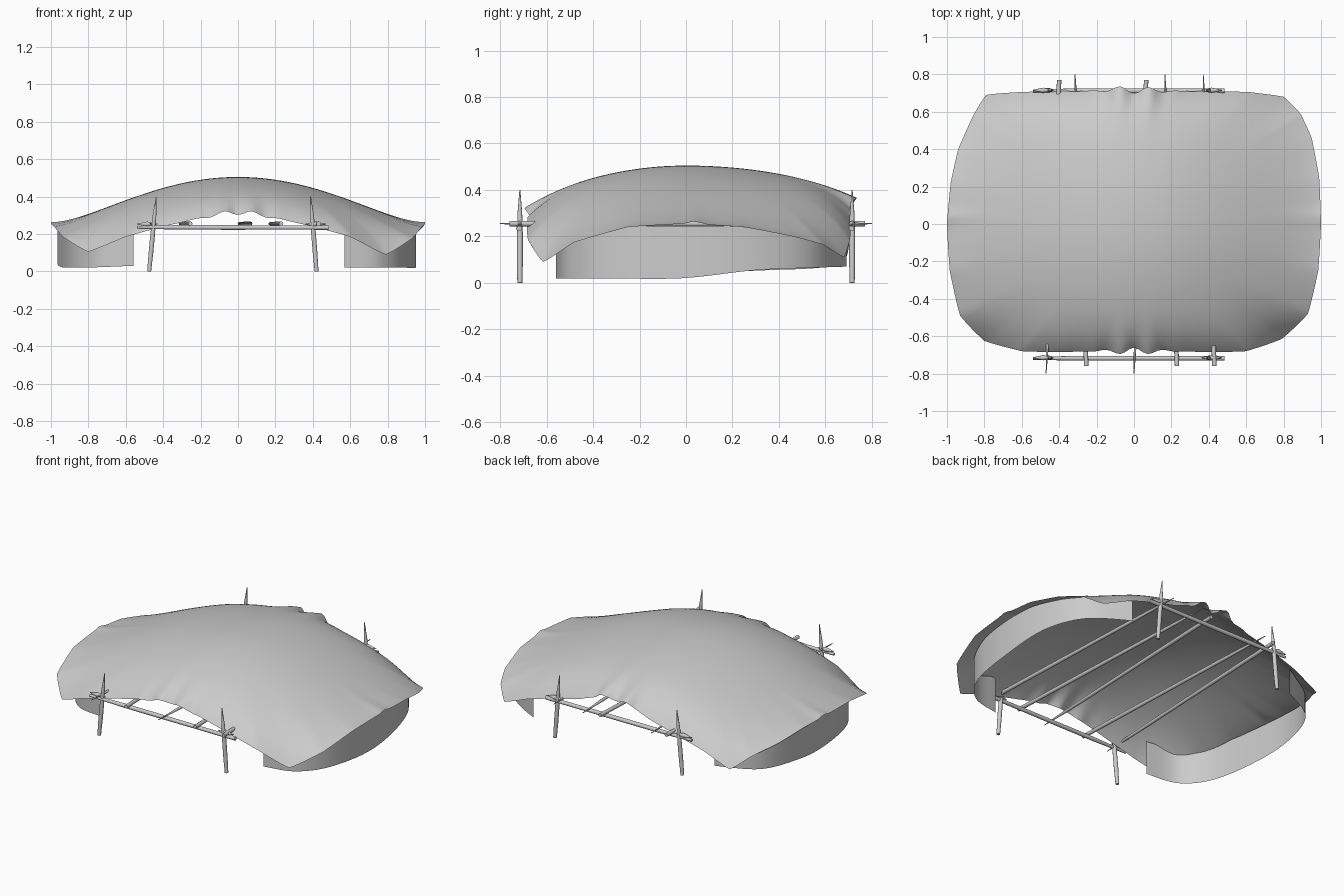
import bpy, bmesh, math
from mathutils import Vector
from mathutils.bvhtree import BVHTree

if "Cube" in bpy.data.objects:
    bpy.data.objects.remove(bpy.data.objects["Cube"])


def make_object(name, verts, faces):
    mesh = bpy.data.meshes.new(name)
    mesh.from_pydata(verts, [], faces)
    bm = bmesh.new()
    bm.from_mesh(mesh)
    bmesh.ops.recalc_face_normals(bm, faces=bm.faces)
    bm.to_mesh(mesh)
    bm.free()
    ob = bpy.data.objects.new(name, mesh)
    bpy.context.collection.objects.link(ob)
    for o in bpy.context.selected_objects:
        o.select_set(False)
    ob.select_set(True)
    bpy.context.view_layer.objects.active = ob
    bpy.ops.object.shade_smooth_by_angle(angle=math.radians(45))
    return ob


def spline(points, steps, closed=False, straight=0.0):
    """Catmull-Rom curve through the points, partly straightened."""
    P = [Vector(p) for p in points]
    n = len(P)
    get = (lambda i: P[i % n]) if closed else (lambda i: P[max(0, min(n - 1, i))])
    out = []
    for i in range(n if closed else n - 1):
        a, b, c, d = (get(i + k) for k in (-1, 0, 1, 2))
        for s in range(steps):
            t = s / steps
            p = 0.5 * (2 * b + (c - a) * t + (2 * a - 5 * b + 4 * c - d) * t * t
                       + (3 * b - a - 3 * c + d) * t ** 3)
            out.append(p.lerp(b.lerp(c, t), straight))
    if not closed:
        out.append(P[-1])
    return out


def stick(name, a, b, radii, sides=10):
    """Tapered pole from a to b with evenly spaced radii."""
    a, b = Vector(a), Vector(b)
    q = (b - a).to_track_quat('Z', 'Y')
    verts, faces = [], []
    for i, r in enumerate(radii):
        c = a.lerp(b, i / (len(radii) - 1))
        for k in range(sides):
            t = 2 * math.pi * k / sides
            verts.append(c + q @ Vector((r * math.cos(t), r * math.sin(t), 0)))
    for i in range(len(radii) - 1):
        for k in range(sides):
            j = (k + 1) % sides
            faces.append((i * sides + k, i * sides + j, (i + 1) * sides + j, (i + 1) * sides + k))
    faces.append(tuple(range(sides)))
    faces.append(tuple(range((len(radii) - 1) * sides, len(radii) * sides)))
    return make_object(name, verts, faces)


# Draped cover: rim curve with hanging corners, domed towards the middle
rim = spline([
    (1, 0, .255), (.99, .25, .24), (.95, .46, .20), (.89, .59, .165), (.8, .68, .11),
    (.62, .705, .185), (.45, .71, .235), (.25, .71, .285), (.1, .715, .35), (-.1, .72, .35),
    (-.25, .71, .285), (-.45, .71, .235), (-.62, .705, .185), (-.79, .69, .11),
    (-.86, .58, .165), (-.94, .40, .21), (-.98, .22, .245), (-1, 0, .255),
    (-.985, -.25, .24), (-.93, -.49, .18), (-.8, -.625, .105), (-.6, -.68, .185),
    (-.4, -.685, .24), (-.2, -.68, .285), (0, -.68, .32), (.2, -.68, .285),
    (.4, -.685, .24), (.6, -.68, .185), (.79, -.615, .09), (.93, -.48, .175), (.985, -.25, .24)],
    8, closed=True, straight=.75)


def dome(x, y):
    drop = .33 if y < 0 else .22
    return .25 + .255 * max(0, 1 - x * x) ** 1.5 - drop * y * y


rings, n = 32, len(rim)
verts, faces = [(0, 0, dome(0, 0))], []
for i in range(1, rings + 1):
    s = 1 - (1 - i / rings) ** 1.25
    for p in rim:
        x, y = p.x * s, p.y * s
        z = dome(x, y) + (p.z - dome(p.x, p.y)) * s ** 8
        # gathered pleats at the middle of front and back
        w = math.exp(-(x / .16) ** 2) * s ** 9 * abs(p.y) / .7
        ripple = math.cos(2 * math.pi * x / .16)
        z -= .018 * w * ripple
        y += math.copysign(.02, p.y) * w * -ripple
        # small tuck at the two sides
        z += .012 * math.exp(-((y - .04) / .03) ** 2) * s ** 8 * (abs(p.x) > .95)
        verts.append((x, y, z))
for k in range(n):
    faces.append((0, 1 + k, 1 + (k + 1) % n))
for i in range(rings - 1):
    for k in range(n):
        a, b = 1 + i * n + k, 1 + i * n + (k + 1) % n
        faces.append((a, a + n, b + n, b))
make_object("cover", verts, faces)
tree = BVHTree.FromPolygons([Vector(v) for v in verts], faces)

# Curved side walls, rising to just under the cover
walls = {
    "right_wall": [(.57, -.56, .02), (.76, -.51, .02), (.89, -.34, .02), (.95, -.02, .02),
                   (.93, .3, .055), (.82, .54, .065), (.59, .69, .07)],
    "left_wall": [(-.56, -.555, .03), (-.76, -.51, .022), (-.89, -.34, .02), (-.95, -.02, .025),
                  (-.96, .25, .05), (-.87, .5, .06), (-.64, .63, .07)]}
for name, pts in walls.items():
    path = spline(pts, 8)
    verts, faces = [], []
    for p in path:
        hit = tree.ray_cast(Vector((p.x, p.y, -1)), Vector((0, 0, 1)))[0]
        top = min(.245, hit.z - .008) if hit else .2
        for f in (0, .5, 1):
            verts.append((p.x, p.y, p.z + f * (top - p.z)))
    for i in range(len(path) - 1):
        for f in (0, 1):
            a = i * 3 + f
            faces.append((a, a + 3, a + 4, a + 1))
    make_object(name, verts, faces)

# Frame: pointed posts, end rails and lashings
for side, y in (("front", -.715), ("back", .715)):
    stick(side + "_left_post", (-.475, y, 0), (-.437, y, .4), (.011, .013, .013, .01, .002))
    stick(side + "_right_post", (.42, y, 0), (.388, y, .4), (.011, .013, .013, .01, .002))
    stick(side + "_rail", (-.54, y - .003, .236), (.485, y - .003, .234), (.008, .013, .013, .012, .012))
    for x in (-.48, .42):
        stick(side + "_lashing", (x - .06, y, .253), (x + .05, y, .253), (.002, .008, .014, .008, .002))

# Lengthwise poles, alternately pointed at front or back
for i, (xf, yf, xb, yb) in enumerate(((-.47, -.8, -.4, .77), (-.255, -.76, -.315, .8), (0, -.8, .065, .77),
                                      (.23, -.76, .165, .8), (.43, -.76, .37, .8))):
    radii = [.002, .009, .011, .011, .011, .012, .012, .012, .012]
    if yb > .78:
        radii.reverse()
    stick("long_pole_%d" % (i + 1), (xf, yf, .255), (xb, yb, .255), radii)
